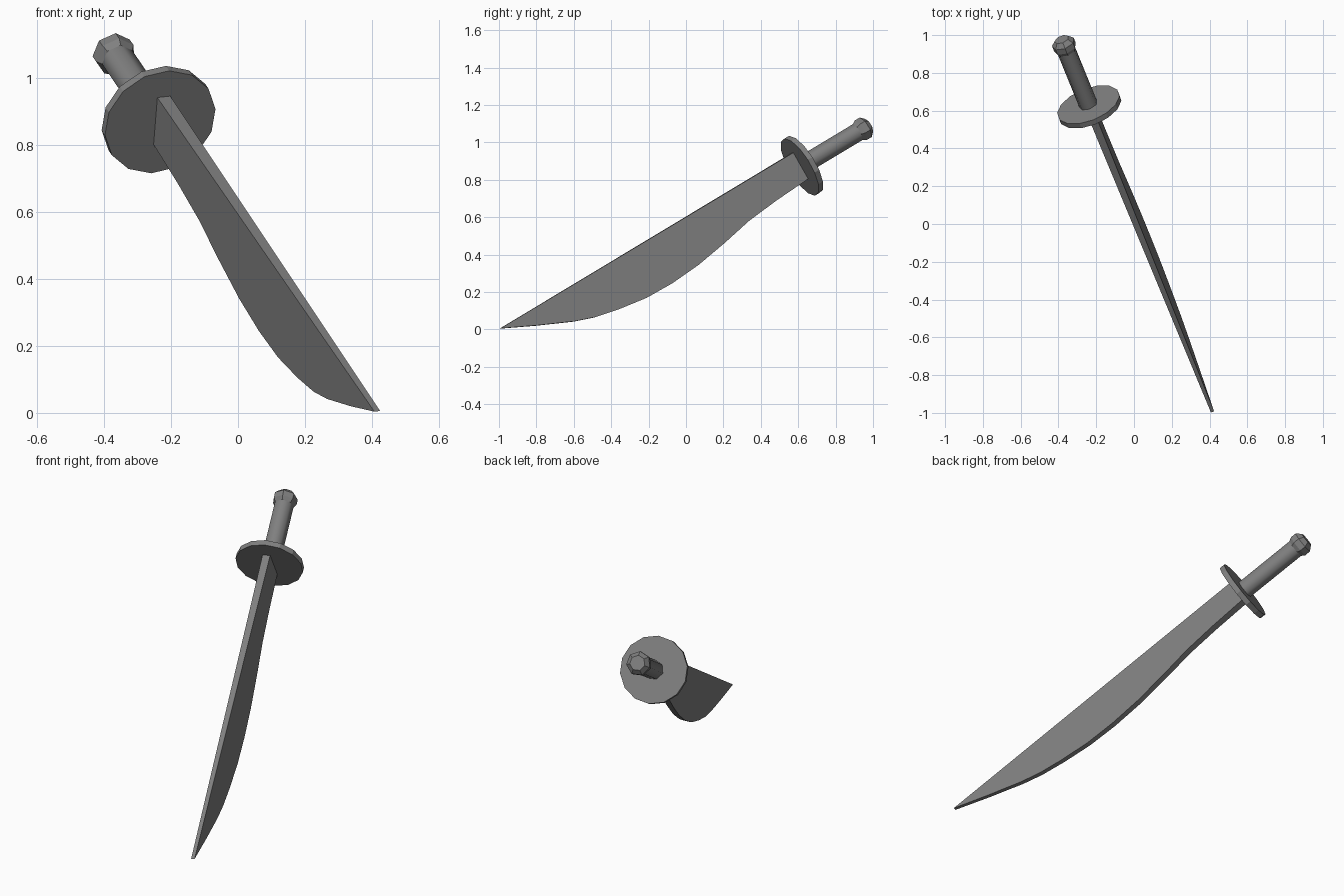
import bpy, bmesh
from math import cos, sin, radians, tau
from mathutils import Matrix, Vector

cube = bpy.data.objects.get("Cube")
if cube:
    bpy.data.objects.remove(cube)

steel = bpy.data.materials.new("dark_grey_steel")
steel.use_nodes = True
GREY = (0.216, 0.216, 0.216, 1)
steel.diffuse_color = GREY
steel.node_tree.nodes["Principled BSDF"].inputs["Base Color"].default_value = GREY

# Sword frame: x across the blade, y towards the cutting edge, z up the grip
up = Vector((-0.33, 0.809, 0.486)).normalized()
across = Vector((0.941, 0.32, 0.107))
edge = up.cross(across).normalized()
across = edge.cross(up)
FRAME = Matrix((across, edge, up)).transposed().to_4x4()
FRAME.translation = (-0.237, 0.62, 0.875)


def finish(name, bm, smooth=False):
    bmesh.ops.recalc_face_normals(bm, faces=bm.faces)
    for f in bm.faces:
        f.smooth = smooth and len(f.verts) == 4
    mesh = bpy.data.meshes.new(name)
    bm.to_mesh(mesh)
    bm.free()
    mesh.materials.append(steel)
    obj = bpy.data.objects.new(name, mesh)
    obj.matrix_world = FRAME
    bpy.context.collection.objects.link(obj)
    return obj


def turned(name, sides, profile, smooth=False):
    """Capped stack of polygon rings; profile is (radius, height) pairs."""
    bm = bmesh.new()
    rings = []
    for r, z in profile:
        angles = [radians(18) + tau * i / sides for i in range(sides)]
        rings.append([bm.verts.new((r * cos(a), r * sin(a), z)) for a in angles])
    for low, high in zip(rings, rings[1:]):
        for i in range(sides):
            j = (i + 1) % sides
            bm.faces.new((low[i], low[j], high[j], high[i]))
    bm.faces.new(rings[0])
    bm.faces.new(rings[-1])
    return finish(name, bm, smooth)


# Guard, grip and flared pommel
turned("guard", 14, [(0.175, -0.015), (0.175, 0.015)])
turned("grip", 7, [(0.051, 0.01), (0.051, 0.368)], smooth=True)
turned("pommel", 7, [(0.051, 0.365), (0.063, 0.385), (0.063, 0.417), (0.04, 0.442)])

# Blade: straight spine and curved belly, as (distance from guard, depth)
SPINE = -0.086
LENGTH = 1.945
belly = [(0.0, 0.075), (0.235, 0.088), (0.424, 0.106), (0.604, 0.14),
         (0.794, 0.169), (0.973, 0.181), (1.142, 0.177), (1.31, 0.153),
         (1.447, 0.124), (1.56, 0.086), (1.755, 0.002)]

bm = bmesh.new()
stations = []
for s, depth in belly:
    half = 0.0205 - 0.0115 * s / LENGTH
    stations.append([bm.verts.new((0.005 + x, y, -s)) for x, y in
                     ((-half, SPINE), (half, SPINE), (half, depth), (-half, depth))])
for a, b in zip(stations, stations[1:]):
    for i in range(4):
        j = (i + 1) % 4
        bm.faces.new((a[i], a[j], b[j], b[i]))
bm.faces.new(stations[0])
# Narrow point closing the blade
left, right = (bm.verts.new((0.005 + x, SPINE, -LENGTH)) for x in (-0.009, 0.009))
a = stations[-1]
bm.faces.new((a[0], a[1], right, left))
bm.faces.new((a[2], a[3], left, right))
bm.faces.new((a[1], a[2], right))
bm.faces.new((a[3], a[0], left))
finish("blade", bm)
